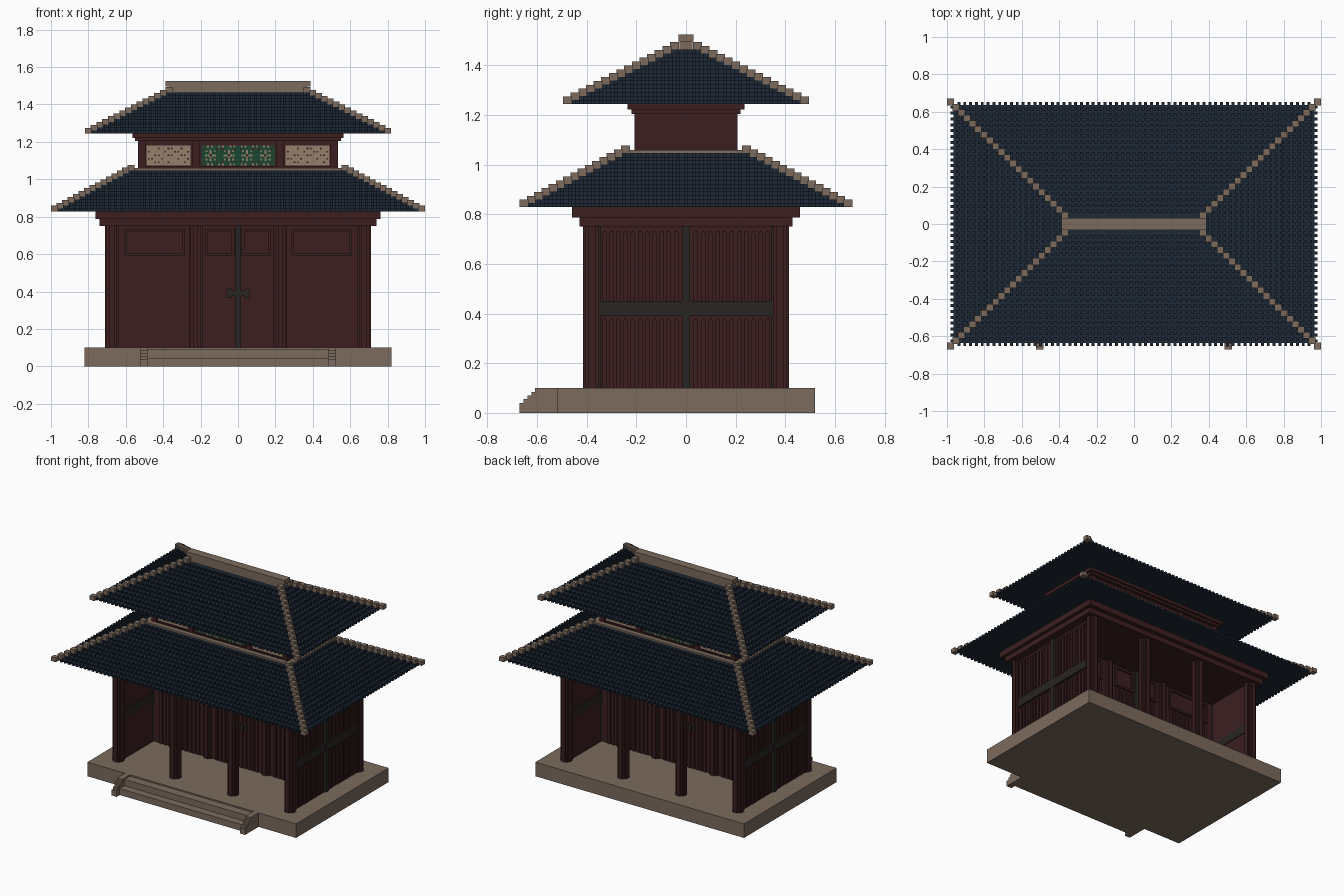
import bpy, bmesh, math

if "Cube" in bpy.data.objects:
    bpy.data.objects.remove(bpy.data.objects["Cube"])

V = 0.0156  # basic block unit


def mat(name, rgb):
    m = bpy.data.materials.new(name)
    m.diffuse_color = (*rgb, 1)
    m.use_nodes = True
    m.node_tree.nodes["Principled BSDF"].inputs["Base Color"].default_value = m.diffuse_color
    return m


STONE = mat("stone", (0.20, 0.145, 0.108))
WOOD = mat("dark_red_wood", (0.045, 0.0135, 0.0145))
TILE = mat("navy_tile", (0.0125, 0.022, 0.037))
IRON = mat("dark_timber", (0.022, 0.018, 0.016))
GREEN = mat("green_paint", (0.012, 0.062, 0.03))
CREAM = mat("tan_paint", (0.30, 0.215, 0.15))


def finish(name, bm, m):
    me = bpy.data.meshes.new(name)
    bm.to_mesh(me)
    bm.free()
    me.materials.append(m)
    ob = bpy.data.objects.new(name, me)
    bpy.context.collection.objects.link(ob)
    return ob


def add_box(bm, x0, x1, y0, y1, z0, z1):
    v = [bm.verts.new((x, y, z)) for z in (z0, z1)
         for x, y in ((x0, y0), (x1, y0), (x1, y1), (x0, y1))]
    for f in ((3, 2, 1, 0), (4, 5, 6, 7), (0, 1, 5, 4),
              (1, 2, 6, 5), (2, 3, 7, 6), (3, 0, 4, 7)):
        bm.faces.new([v[i] for i in f])


def boxes(name, m, items):
    bm = bmesh.new()
    for b in items:
        add_box(bm, *b)
    return finish(name, bm, m)


def slab(hx, hy, z0, z1):
    return (-hx, hx, -hy, hy, z0, z1)


# ---- stone platform and front steps ----
boxes("platform", STONE, [slab(0.82, 0.52, 0, 0.1)])
boxes("front_steps", STONE, [(-0.485, 0.485, -0.635, -0.52, 0, 0.045),
                             (-0.485, 0.485, -0.58, -0.52, 0.045, 0.09)])
bm = bmesh.new()
for s in (-1, 1):
    a, b = sorted((s * 0.485, s * 0.525))
    add_box(bm, a, b, -0.67, -0.52, 0, 0.04)
    for k in range(4):
        add_box(bm, a, b, -0.67 + V * (k + 1), -0.52, 0.04 + 0.015 * k, 0.055 + 0.015 * k)
finish("step_cheeks", bm, STONE)


# ---- columns with a stepped round section ----
def add_column(bm, cx, cy, z0, z1):
    q = [(0.036, 0.014), (0.027, 0.014), (0.027, 0.027), (0.014, 0.027), (0.014, 0.036)]
    pts = []
    for i in range(4):
        c, s = round(math.cos(i * math.pi / 2)), round(math.sin(i * math.pi / 2))
        pts += [(x * c - y * s, x * s + y * c) for x, y in q]
    vs = [bm.verts.new((cx + x, cy + y, z0)) for x, y in pts]
    f = bm.faces.new(vs)
    top = bmesh.ops.extrude_face_region(bm, geom=[f])["geom"]
    for v in top:
        if isinstance(v, bmesh.types.BMVert):
            v.co.z = z1


bm = bmesh.new()
for cx in (-0.675, -0.227, 0.227, 0.675):
    for cy in (-0.378, 0, 0.378):
        if cy or abs(cx) < 0.5:
            add_column(bm, cx, cy, 0.1, 0.75)
bmesh.ops.recalc_face_normals(bm, faces=bm.faces[:])
finish("columns", bm, WOOD)

# ---- side walls: boarding, battens and dark timber cross ----
boards, cross = [], []
for s in (-1, 1):
    def sx(a, b):
        return tuple(sorted((s * a, s * b)))
    boards.append((*sx(0.655, 0.685), -0.36, 0.36, 0.1, 0.75))
    for side in (-1, 1):
        for k in range(11):
            y = side * (0.04 + 0.029 * k)
            for z0, z1 in ((0.1, 0.375), (0.45, 0.725)):
                boards.append((*sx(0.685, 0.693), y - 0.009, y + 0.009, z0, z1))
                boards.append((*sx(0.685, 0.693), y - 0.005, y + 0.005, z1, z1 + 0.008))
    cross += [(*sx(0.65, 0.703), -0.016, 0.016, 0.1, 0.75),
              (*sx(0.65, 0.70), -0.345, 0.345, 0.39, 0.45)]
    for y in (-0.348, 0.348):
        cross.append((*sx(0.65, 0.695), y - 0.005, y + 0.005, 0.1, 0.75))
boxes("side_walls", WOOD, boards)
boxes("side_wall_timbers", IRON, cross)

# ---- middle wall with doors, same on both faces ----
wall = [(-0.655, 0.655, -0.012, 0.012, 0.1, 0.75)]
bays = [(-0.61, -0.285), (-0.175, -0.02), (0.02, 0.175), (0.285, 0.61)]
for a, b in bays:
    wall += [(a, b, -0.022, 0.022, 0.72, 0.735), (a, b, -0.022, 0.022, 0.59, 0.605),
             (a, a + 0.014, -0.022, 0.022, 0.605, 0.72),
             (b - 0.014, b, -0.022, 0.022, 0.605, 0.72)]
    n = round((b - a) / 0.031)
    for k in range(n):
        x = a + (k + 0.5) * (b - a) / n
        wall += [(x - 0.009, x + 0.009, -0.02, 0.02, 0.1, 0.575),
                 (x - 0.005, x + 0.005, -0.02, 0.02, 0.575, 0.583)]
boxes("door_wall", WOOD, wall)
boxes("door_post_and_lock", IRON, [
    (-0.016, 0.016, -0.03, 0.03, 0.1, 0.75), (-0.05, 0.05, -0.034, 0.034, 0.375, 0.405),
    (-0.062, -0.035, -0.03, 0.03, 0.365, 0.415), (0.035, 0.062, -0.03, 0.03, 0.365, 0.415)])

# ---- stepped eave beams and upper storey ----
boxes("lower_eave_beams", WOOD, [slab(0.74, 0.43, 0.75, 0.787), slab(0.762, 0.46, 0.787, 0.829)])
upper = [slab(0.525, 0.197, 1.05, 1.21), slab(0.55, 0.22, 1.205, 1.222),
         slab(0.565, 0.235, 1.222, 1.245), slab(0.535, 0.207, 1.055, 1.068)]
for s in (-1, 1):
    for x in (0.227, 0.515):
        c = s * x
        upper.append((c - 0.02, c + 0.02, -0.207, 0.207, 1.06, 1.205))
    a, b = sorted((s * 0.52, s * 0.535))
    for y in (-0.187, 0.187):
        upper.append((a, b, y - 0.02, y + 0.02, 1.06, 1.205))
boxes("upper_storey", WOOD, upper)

# ---- painted panels: plates with small square motifs ----
layers = {"green_panels": (GREEN, []), "tan_panels": (CREAM, []),
          "flower_motifs": (CREAM, []), "motif_centres": (WOOD, [])}


def plate(key, axis, s, u0, u1, z0, z1, depth):
    base = 0.525 if axis == "x" else 0.197
    a, b = sorted((s * base, s * (base + depth)))
    layers[key][1].append((a, b, u0, u1, z0, z1) if axis == "x" else (u0, u1, a, b, z0, z1))


def flower_panel(axis, s, half, count):
    plate("green_panels", axis, s, -half, half, 1.075, 1.18, 0.004)
    h = 0.005

    def dot(key, u, z, d=0.006):
        plate(key, axis, s, u - h, u + h, z - h, z + h, d)
    for k in range(count):
        c = (k - (count - 1) / 2) * 2 * half / count
        dot("motif_centres", c, 1.128)
        for i in (-1, 1):
            for r in (1, 2):
                dot("flower_motifs", c + i * r * 0.012, 1.128)
                dot("flower_motifs", c, 1.128 + i * r * 0.012)
            for j in (-1, 1):
                dot("flower_motifs", c + i * 0.022, 1.128 + j * 0.022)
                dot("motif_centres", c + i * 0.034, 1.128 + j * 0.034)
    for z in (1.08, 1.175):
        n = int(half / 0.02)
        for k in range(-n + 1, n):
            if k % 3:
                dot("flower_motifs", k * 0.02, z)


for s in (-1, 1):
    flower_panel("y", s, 0.195, 4)
    flower_panel("x", s, 0.163, 3)
    for c in (-0.372, 0.372):  # tan lattice panels
        plate("tan_panels", "y", s, c - 0.118, c + 0.118, 1.075, 1.18, 0.004)
        for i in range(-6, 7):
            for j in range(-2, 3):
                if (i + 2 * j) % 4 in (0, 1) and (i * j) % 3 != 1:
                    u, z = c + i * 0.0175, 1.128 + j * 0.0185
                    plate("motif_centres", "y", s, u - 0.0045, u + 0.0045,
                          z - 0.0045, z + 0.0045, 0.006)
for key, (m, items) in layers.items():
    boxes(key, m, items)


# ---- stepped tile roofs ----
def quad(bm, *pts):
    bm.faces.new([bm.verts.new(p) for p in pts])


def roof(name, X, Y, z0, n, inset):
    bm = bmesh.new()
    quad(bm, (-X, -Y, z0), (-X, Y, z0), (X, Y, z0), (X, -Y, z0))  # underside
    for k in range(n):
        hx, hy, za = X - k * inset, Y - k * inset, z0 + k * V
        zb = za + V
        for side in range(4):
            L, D = ((hx, hy), (hy, hx))[side % 2]
            c, s = ((1, 0), (0, 1), (-1, 0), (0, -1))[side]

            def P(u, d, z):  # u along the eave, d outward
                return (u * c + d * s, u * s - d * c, z)
            quad(bm, P(-L, D, za), P(L, D, za), P(L, D, zb), P(-L, D, zb))
            quad(bm, P(-L, D, zb), P(L, D, zb),
                 P(L - inset, D - inset, zb), P(-L + inset, D - inset, zb))
            t = int(L / (2 * V))
            for i in range(-t, t + 1):  # raised tile ends
                a, b, E = i * 2 * V - V / 2, i * 2 * V + V / 2, D + V
                quad(bm, P(a, E, za), P(b, E, za), P(b, E, zb), P(a, E, zb))
                quad(bm, P(a, E, zb), P(b, E, zb), P(b, D, zb), P(a, D, zb))
                quad(bm, P(a, D, za), P(a, E, za), P(a, E, zb), P(a, D, zb))
                quad(bm, P(b, E, za), P(b, D, za), P(b, D, zb), P(b, E, zb))
                if k == 0:
                    quad(bm, P(a, D, za), P(b, D, za), P(b, E, za), P(a, E, za))
    finish(name, bm, TILE)
    # hip ridges: a stair of blocks along each corner
    hips = []
    for sx in (-1, 1):
        for sy in (-1, 1):
            for k in range(n + 1):
                cx, cy = sx * (X + V - k * inset), sy * (Y + V - k * inset)
                z = z0 + k * V
                hips.append((cx - 0.018, cx + 0.018, cy - 0.018, cy + 0.018, z, z + 0.03))
    boxes(name + "_hip_ridges", STONE, hips)


roof("lower_roof", 0.965, 0.637, 0.829, 14, 0.0292)
roof("upper_roof", 0.785, 0.462, 1.245, 14, 0.0308)
boxes("lower_roof_top_trim", STONE, [slab(0.58, 0.24, 1.045, 1.06)])
boxes("top_ridge", STONE, [slab(0.37, 0.026, 1.455, 1.497), slab(0.387, 0.031, 1.497, 1.525)])
